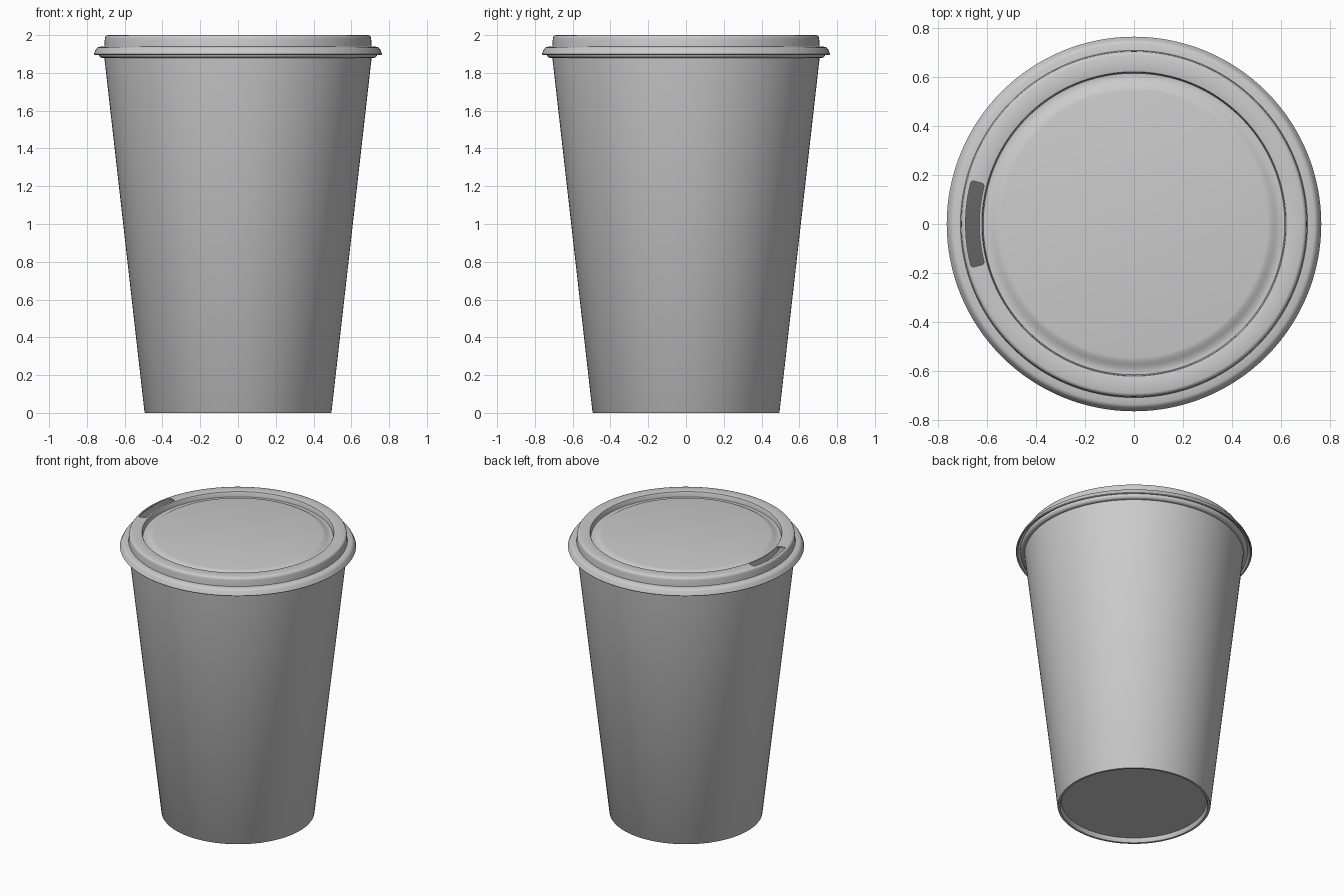
import bpy, bmesh
from math import sin, cos, pi, radians

if "Cube" in bpy.data.objects:
    bpy.data.objects.remove(bpy.data.objects["Cube"])

SEGS = 128


def finish(name, bm):
    bmesh.ops.recalc_face_normals(bm, faces=bm.faces)
    mesh = bpy.data.meshes.new(name)
    bm.to_mesh(mesh)
    bm.free()
    obj = bpy.data.objects.new(name, mesh)
    bpy.context.collection.objects.link(obj)
    return obj


def activate(obj):
    bpy.ops.object.select_all(action='DESELECT')
    obj.select_set(True)
    bpy.context.view_layer.objects.active = obj


def lathe(name, profile):
    """Revolve an (r, z) profile that starts and ends on the axis."""
    bm = bmesh.new()
    verts = [bm.verts.new((r, 0, z)) for r, z in profile]
    edges = [bm.edges.new(pair) for pair in zip(verts, verts[1:])]
    bmesh.ops.spin(bm, geom=verts + edges, cent=(0, 0, 0), axis=(0, 0, 1),
                   angle=2 * pi, steps=SEGS)
    bmesh.ops.remove_doubles(bm, verts=bm.verts, dist=1e-4)
    return finish(name, bm)


# Paper cup: recessed base, tapered wall, rolled rim, hollow inside
roll = [(0.715 + 0.022 * cos(radians(a)), 1.90 + 0.022 * sin(radians(a)))
        for a in range(-110, 181, 29)]
cup = lathe("cup", [(0, 0.03), (0.468, 0.03), (0.474, 0.004), (0.478, 0), (0.492, 0),
                    (0.495, 0.004)] + roll + [(0.692, 1.88), (0.482, 0.045), (0, 0.045)])

# Thin lid: raised centre, groove, drinking ring, side wall and flared flange
lid = lathe("lid", [
    (0, 1.985), (0.545, 1.985), (0.56, 1.982), (0.575, 1.973), (0.59, 1.966),
    (0.605, 1.963), (0.615, 1.964), (0.618, 1.992), (0.621, 1.998), (0.627, 2.0),
    (0.69, 2.0), (0.698, 1.997), (0.703, 1.99), (0.705, 1.98), (0.708, 1.94),
    (0.735, 1.938), (0.745, 1.934), (0.752, 1.925), (0.764, 1.9), (0.76, 1.895),
    (0.752, 1.898), (0.742, 1.92), (0.732, 1.927), (0.698, 1.928),
    (0.695, 1.98), (0.69, 1.99), (0.629, 1.99), (0.625, 1.953), (0.605, 1.952),
    (0.585, 1.957), (0.555, 1.973), (0.545, 1.975), (0, 1.975)])

# Sip opening: curved slot with rounded corners, cut through the ring
bm = bmesh.new()
arc = [pi + radians(-15 + 30 * i / 24) for i in range(25)]
outline = [(0.687 * cos(a), 0.687 * sin(a)) for a in arc]
outline += [(0.631 * cos(a), 0.631 * sin(a)) for a in reversed(arc)]
face = bm.faces.new([bm.verts.new((x, y, 1.90)) for x, y in outline])
bm.verts.ensure_lookup_table()
corners = [bm.verts[i] for i in (0, 24, 25, 49)]
bmesh.ops.bevel(bm, geom=corners, offset=0.012, segments=4, profile=0.5, affect='VERTICES')
top = bmesh.ops.extrude_face_region(bm, geom=bm.faces[:])
bmesh.ops.translate(bm, vec=(0, 0, 0.2),
                    verts=[v for v in top["geom"] if isinstance(v, bmesh.types.BMVert)])
cutter = finish("sip_hole_cutter", bm)
cutter.hide_render = True

activate(lid)
cut = lid.modifiers.new("sip_hole", 'BOOLEAN')
cut.operation = 'DIFFERENCE'
cut.solver = 'EXACT'
cut.object = cutter
bpy.ops.object.modifier_apply(modifier=cut.name)
bpy.data.objects.remove(cutter)

for obj in (cup, lid):
    activate(obj)
    bpy.ops.object.shade_smooth_by_angle(angle=radians(35))
